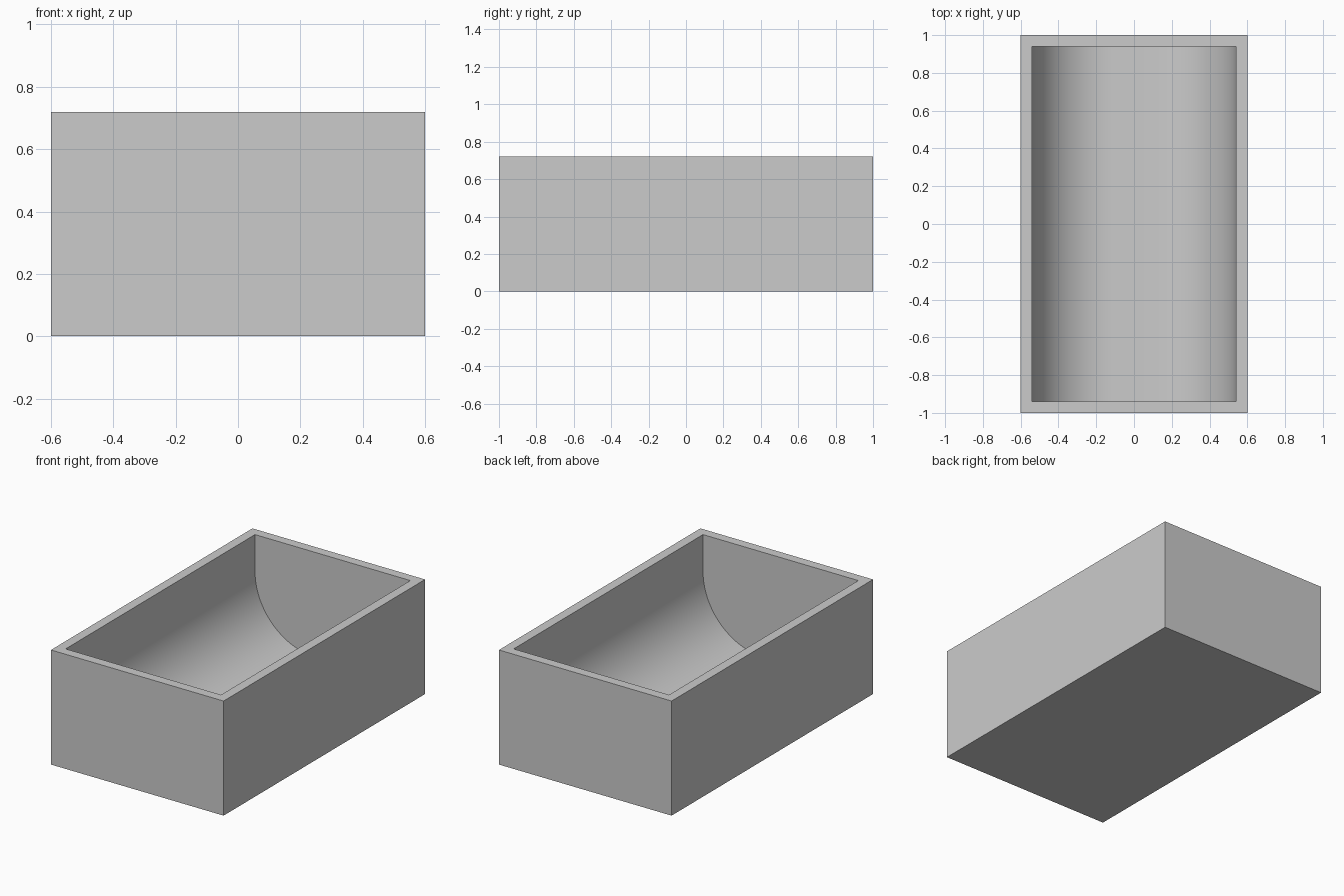
import bpy, bmesh, math

if "Cube" in bpy.data.objects:
    bpy.data.objects.remove(bpy.data.objects["Cube"], do_unlink=True)

WIDTH, LENGTH, HEIGHT, WALL = 1.2, 2.0, 0.72, 0.06
INNER = WIDTH / 2 - WALL
FLOOR = 0.06
RADIUS = 0.43
SEGMENTS = 32

grey = bpy.data.materials.new("light grey")
grey.use_nodes = True
colour = (0.6, 0.6, 0.6, 1)
grey.diffuse_color = colour
grey.node_tree.nodes["Principled BSDF"].inputs["Base Color"].default_value = colour

bm = bmesh.new()


def prism(profile, half_length):
    """Two matching end rings of an x-z profile, at the front and back."""
    return [[bm.verts.new((x, y, z)) for x, z in profile]
            for y in (-half_length, half_length)]


def skin(front, back, skip=None):
    """Join two rings with side faces, leaving out one side."""
    n = len(front)
    for i in range(n):
        if i != skip:
            j = (i + 1) % n
            bm.faces.new((front[i], front[j], back[j], back[i]))


# Outer box, open at the top
hw = WIDTH / 2
outer = prism([(-hw, HEIGHT), (-hw, 0), (hw, 0), (hw, HEIGHT)], LENGTH / 2)
skin(*outer, skip=3)

# Trough with upright sides, large rounded lower corners and a flat floor
angles = [math.pi / 2 * i / SEGMENTS for i in range(SEGMENTS + 1)]
left = [(-INNER, HEIGHT)] + [(-INNER + RADIUS * (1 - math.cos(a)),
                              FLOOR + RADIUS * (1 - math.sin(a))) for a in angles]
profile = left + [(-x, z) for x, z in reversed(left)]
inner = prism(profile, LENGTH / 2 - WALL)
skin(*inner, skip=len(profile) - 1)

# End walls, outside and inside
for ring in outer + inner:
    bm.faces.new(ring)

# Flat rim between the outer and inner edges
corners = [(r[0][0], r[0][-1], r[1][-1], r[1][0]) for r in (outer, inner)]
skin(*corners)

bmesh.ops.recalc_face_normals(bm, faces=bm.faces)
mesh = bpy.data.meshes.new("trough")
bm.to_mesh(mesh)
bm.free()
mesh.materials.append(grey)
trough = bpy.data.objects.new("trough", mesh)
bpy.context.collection.objects.link(trough)

# Smooth curve, crisp edges
bpy.context.view_layer.objects.active = trough
trough.select_set(True)
bpy.ops.object.shade_smooth_by_angle(angle=math.radians(30))
